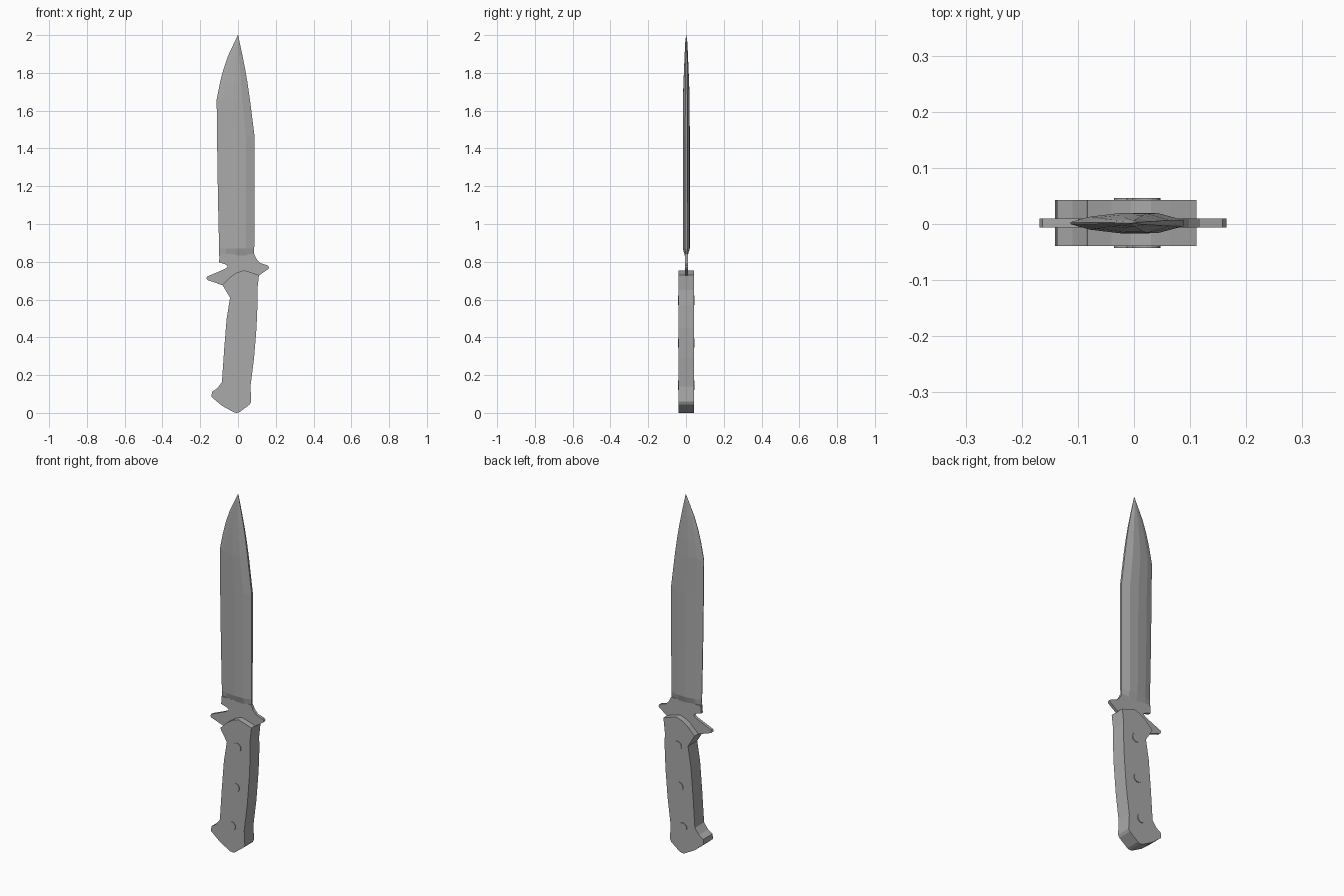
import bpy
import bmesh
import math
from mathutils import Matrix

cube = bpy.data.objects.get("Cube")
if cube:
    bpy.data.objects.remove(cube, do_unlink=True)

YC = 0.0015  # middle plane of the knife

steel = bpy.data.materials.new("plain grey")
steel.use_nodes = True
GREY = (0.4, 0.4, 0.4, 1)
steel.diffuse_color = GREY
steel.node_tree.nodes["Principled BSDF"].inputs["Base Color"].default_value = GREY


def finish(name, bm):
    bmesh.ops.recalc_face_normals(bm, faces=bm.faces)
    mesh = bpy.data.meshes.new(name)
    bm.to_mesh(mesh)
    bm.free()
    mesh.materials.append(steel)
    obj = bpy.data.objects.new(name, mesh)
    bpy.context.collection.objects.link(obj)
    return obj


def plate(name, outline, half):
    """Extrude an x-z outline to a slab of the given half thickness."""
    bm = bmesh.new()
    face = bm.faces.new([bm.verts.new((x, YC - half, z)) for x, z in outline])
    ext = bmesh.ops.extrude_face_region(bm, geom=[face])
    verts = [g for g in ext["geom"] if isinstance(g, bmesh.types.BMVert)]
    bmesh.ops.translate(bm, verts=verts, vec=(0, 2 * half, 0))
    return finish(name, bm)


# Handle: thick slab with a flared pommel
plate("handle", [
    (-0.02, 0.002), (-0.005, 0.0), (0.01, 0.005), (0.062, 0.045), (0.07, 0.06),
    (0.066, 0.14), (0.085, 0.29), (0.098, 0.45), (0.103, 0.57), (0.102, 0.65),
    (0.111, 0.73), (0.065, 0.745), (0.03, 0.755), (-0.005, 0.743), (-0.04, 0.72),
    (-0.06, 0.7), (-0.083, 0.678), (-0.042, 0.61), (-0.06, 0.5), (-0.073, 0.34),
    (-0.085, 0.163), (-0.11, 0.13), (-0.137, 0.112), (-0.141, 0.085),
    (-0.085, 0.038)], 0.041)

# Guard and tang: thin plate with two swept horns
plate("guard_and_tang", [
    (-0.02, 0.62), (0.08, 0.62), (0.09, 0.715), (0.115, 0.73), (0.16, 0.762),
    (0.165, 0.77), (0.158, 0.78), (0.118, 0.793), (0.098, 0.815), (0.086, 0.84),
    (-0.098, 0.84), (-0.1, 0.797), (-0.068, 0.787), (-0.054, 0.777),
    (-0.062, 0.766), (-0.085, 0.755), (-0.163, 0.722), (-0.168, 0.71),
    (-0.16, 0.703), (-0.083, 0.676)], 0.008)

# Blade: loft of faceted sections (z, edge x, spine x, thickness, ridge scale)
stations = [
    (0.83, -0.1, 0.086, 0.007), (0.87, -0.1, 0.086, 0.0185),
    (1.13, -0.106, 0.087, 0.0185), (1.46, -0.111, 0.088, 0.0185),
    (1.66, -0.113, 0.063, 0.018), (1.75, -0.095, 0.05, 0.015),
    (1.82, -0.077, 0.038, 0.012), (1.89, -0.053, 0.024, 0.009),
    (1.96, -0.02, 0.009, 0.006), (2.0, -0.001, 0.001, 0.001)]
# Half section: position from edge to spine, share of the full thickness
profile = [(0, 0.1), (0.2, 0.65), (0.5, 1.0), (0.77, 0.96), (1, 0.3)]
bm = bmesh.new()
rings = []
for z, left, right, t in stations:
    half = [(left + (right - left) * u, t * v) for u, v in profile]
    loop = half + [(x, -y) for x, y in reversed(half)]
    rings.append([bm.verts.new((x, YC + y, z)) for x, y in loop])
for low, high in zip(rings, rings[1:]):
    for i in range(len(low)):
        j = (i + 1) % len(low)
        bm.faces.new((low[i], low[j], high[j], high[i]))
bm.faces.new(rings[0])
bm.faces.new(rings[-1])
blade = finish("blade", bm)

# Rivets: three pins running through the handle
for i, (x, z) in enumerate([(-0.011, 0.147), (0.012, 0.37), (0.022, 0.597)]):
    bm = bmesh.new()
    bmesh.ops.create_cone(
        bm, cap_ends=True, segments=16, radius1=0.025, radius2=0.025, depth=0.089,
        matrix=Matrix.Translation((x, YC, z)) @ Matrix.Rotation(math.pi / 2, 4, "X"))
    finish(f"rivet_{i + 1}", bm)
